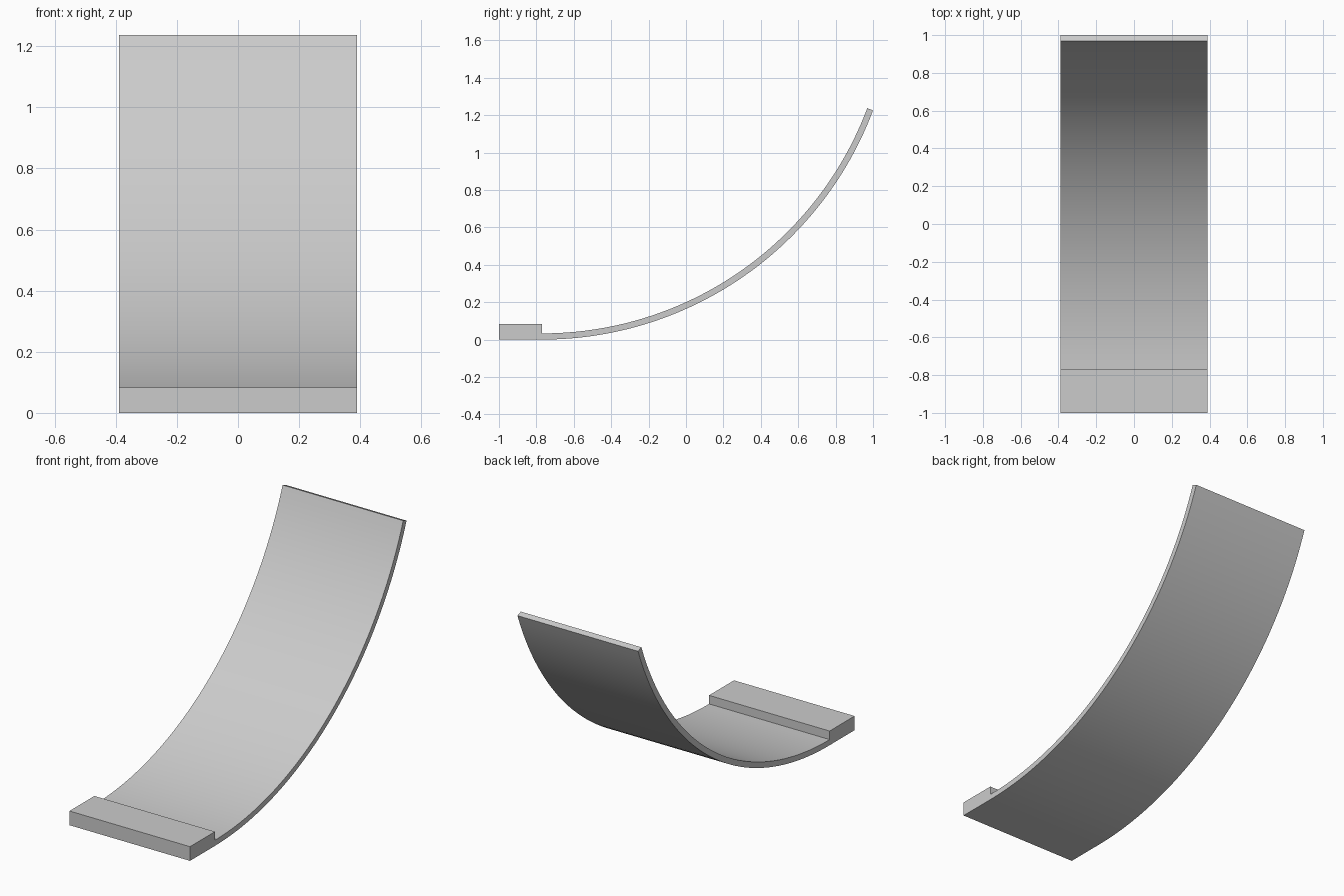
import bpy, bmesh, math

cube = bpy.data.objects.get("Cube")
if cube:
    bpy.data.objects.remove(cube, do_unlink=True)

HALF_WIDTH = 0.39
FOOT_FRONT, FOOT_BACK, FOOT_TOP = -1.0, -0.77, 0.083
RADIUS, THICKNESS = 1.891, 0.033
SWEEP = math.asin((1.0 - FOOT_BACK) / RADIUS)
STEPS = 48


def arc(radius):
    """Points (y, z) along the curve, from the foot to the raised tip."""
    return [(FOOT_BACK + radius * math.sin(SWEEP * i / STEPS),
             RADIUS - radius * math.cos(SWEEP * i / STEPS))
            for i in range(STEPS + 1)]


# Plain grey material
grey = bpy.data.materials.new("plain grey")
grey.use_nodes = True
colour = (0.6, 0.6, 0.6, 1)
grey.diffuse_color = colour
grey.node_tree.nodes["Principled BSDF"].inputs["Base Color"].default_value = colour

# Side outline: thick foot in front, thin sheet curving up behind it
outer, inner = arc(RADIUS), arc(RADIUS - THICKNESS)
outline = [(FOOT_FRONT, 0)] + outer + inner[::-1]
outline += [(FOOT_BACK, FOOT_TOP), (FOOT_FRONT, FOOT_TOP)]

# Extrude the outline across the width
bm = bmesh.new()
side = bm.faces.new([bm.verts.new((-HALF_WIDTH, y, z)) for y, z in outline])
moved = bmesh.ops.extrude_face_region(bm, geom=[side], use_keep_orig=True)["geom"]
bmesh.ops.translate(bm, vec=(2 * HALF_WIDTH, 0, 0),
                    verts=[g for g in moved if isinstance(g, bmesh.types.BMVert)])
bmesh.ops.recalc_face_normals(bm, faces=bm.faces)
mesh = bpy.data.meshes.new("curved_ramp")
bm.to_mesh(mesh)
bm.free()
mesh.materials.append(grey)

ramp = bpy.data.objects.new("curved_ramp", mesh)
bpy.context.collection.objects.link(ramp)

# Smooth curve with crisp edges
bpy.ops.object.select_all(action="DESELECT")
ramp.select_set(True)
bpy.context.view_layer.objects.active = ramp
bpy.ops.object.shade_smooth_by_angle(angle=math.radians(30))
